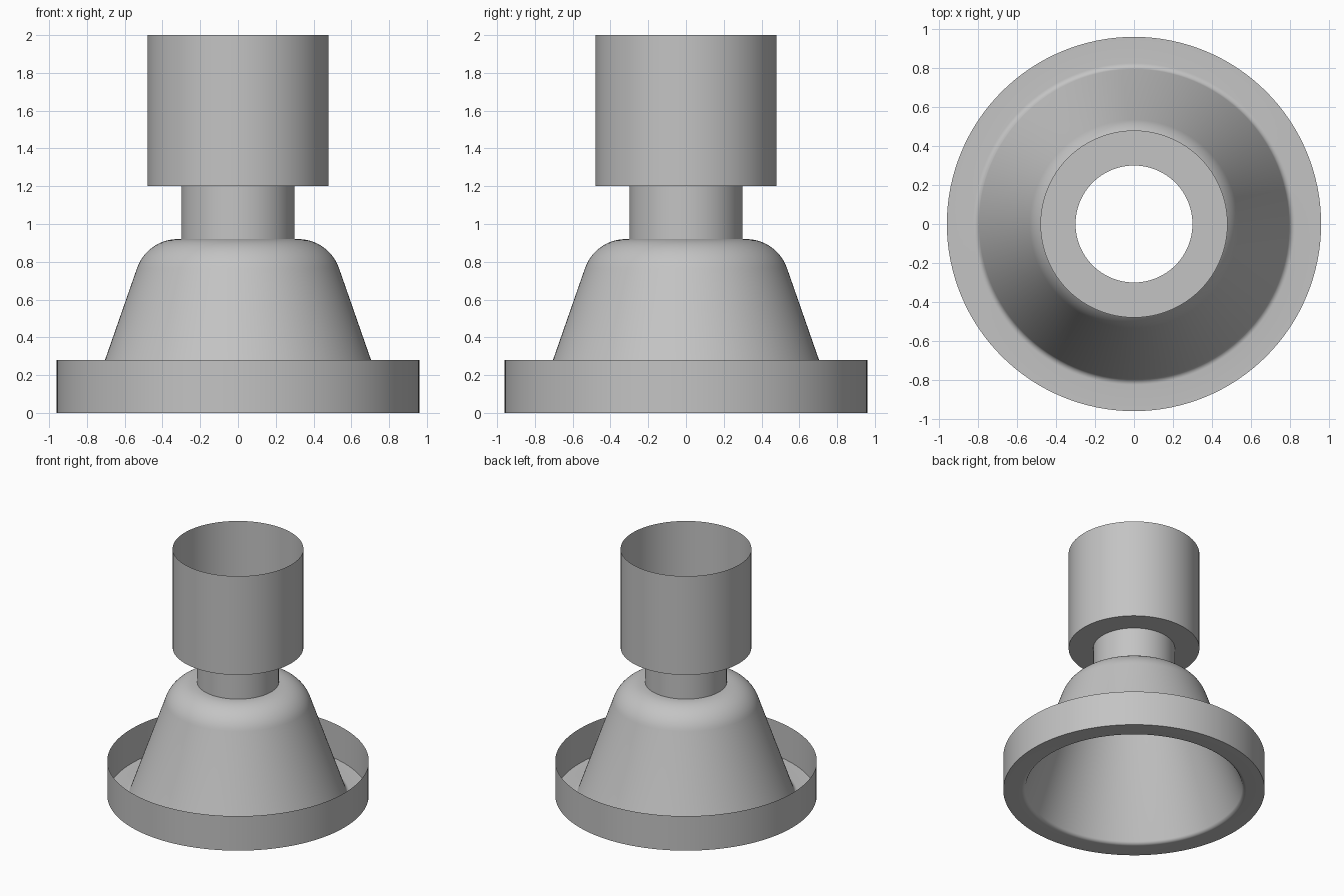
import bpy
import bmesh
import math
from mathutils import Vector

cube = bpy.data.objects.get("Cube")
if cube:
    bpy.data.objects.remove(cube, do_unlink=True)

SEGMENTS = 128

grey = bpy.data.materials.new("plain grey")
grey.use_nodes = True
colour = (0.55, 0.55, 0.55, 1)
grey.diffuse_color = colour
grey.node_tree.nodes["Principled BSDF"].inputs["Base Color"].default_value = colour


def fillet(before, corner, after, tangent, steps):
    """Points of an arc that rounds a profile corner."""
    a, c, b = Vector(before), Vector(corner), Vector(after)
    u, v = (a - c).normalized(), (b - c).normalized()
    half = u.angle(v) / 2
    centre = c + (u + v).normalized() * tangent / math.cos(half)
    start, end = c + u * tangent - centre, c + v * tangent - centre
    sweep = start.angle(end)
    return [centre + (start * math.sin(sweep * (1 - i / steps))
                      + end * math.sin(sweep * i / steps)) / math.sin(sweep)
            for i in range(steps + 1)]


def lathe(name, profile):
    """Spin an open (radius, height) profile round the z axis."""
    bm = bmesh.new()
    verts = [bm.verts.new((r, 0, z)) for r, z in profile]
    edges = [bm.edges.new(pair) for pair in zip(verts, verts[1:])]
    bmesh.ops.spin(bm, geom=verts + edges, cent=(0, 0, 0), axis=(0, 0, 1),
                   angle=math.tau, steps=SEGMENTS, use_merge=True)
    bmesh.ops.remove_doubles(bm, verts=bm.verts, dist=0.0001)
    bmesh.ops.recalc_face_normals(bm, faces=bm.faces)
    mesh = bpy.data.meshes.new(name)
    bm.to_mesh(mesh)
    bm.free()
    mesh.materials.append(grey)
    obj = bpy.data.objects.new(name, mesh)
    bpy.context.collection.objects.link(obj)
    bpy.ops.object.select_all(action='DESELECT')
    obj.select_set(True)
    bpy.context.view_layer.objects.active = obj
    bpy.ops.object.shade_smooth_by_angle(angle=math.radians(30))


# Thin pressed shell: upper cup, neck, rounded bell, outer tray
neck_foot, shoulder = (0.30, 0.92), (0.481, 0.92)
bell_foot, tray_corner = (0.802, 0), (0.96, 0)
profile = [(0.48, 2), (0.48, 1.2), (0.30, 1.2), neck_foot]
profile += fillet(neck_foot, shoulder, bell_foot, 0.162, 14)
profile += fillet(shoulder, bell_foot, tray_corner, 0.023, 6)
profile += [tray_corner, (0.96, 0.28)]
lathe("flanged_shell", profile)
